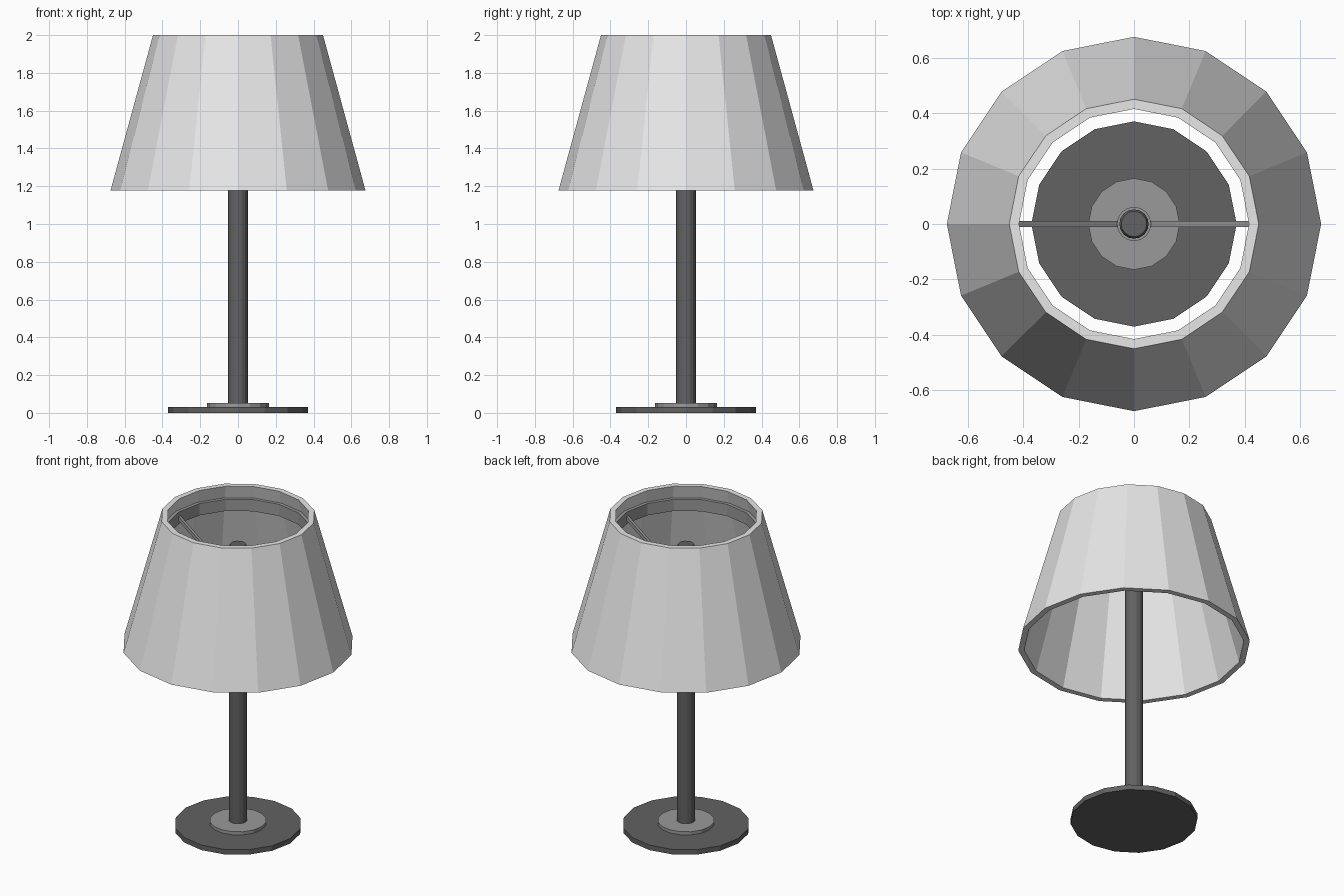
import bpy, bmesh, math
from mathutils import Vector

if "Cube" in bpy.data.objects:
    bpy.data.objects.remove(bpy.data.objects["Cube"])

SIDES = 16


def material(name, value):
    m = bpy.data.materials.new(name)
    m.diffuse_color = (value, value, value, 1)
    m.use_nodes = True
    m.node_tree.nodes["Principled BSDF"].inputs["Base Color"].default_value = m.diffuse_color
    return m


FABRIC = material("pale shade fabric", 0.8)
METAL = material("mid grey metal", 0.32)
DARK = material("dark grey metal", 0.122)


def finish(name, bm, mat):
    bmesh.ops.recalc_face_normals(bm, faces=bm.faces)
    me = bpy.data.meshes.new(name)
    bm.to_mesh(me)
    bm.free()
    me.materials.append(mat)
    ob = bpy.data.objects.new(name, me)
    bpy.context.collection.objects.link(ob)
    return ob


def lathe(name, profile, mat, closed=False):
    """Turn (radius, z) points round z: a closed ring, or a solid with end caps."""
    bm = bmesh.new()
    rings = []
    for r, z in profile:
        rings.append([bm.verts.new((r * math.cos(a), r * math.sin(a), z))
                      for a in (math.tau * i / SIDES for i in range(SIDES))])
    pairs = list(zip(rings, rings[1:]))
    if closed:
        pairs.append((rings[-1], rings[0]))
    else:
        bm.faces.new(rings[0])
        bm.faces.new(rings[-1])
    for lo, hi in pairs:
        for i in range(SIDES):
            j = (i + 1) % SIDES
            bm.faces.new((lo[i], lo[j], hi[j], hi[i]))
    return finish(name, bm, mat)


def bar(name, start, end, width, mat):
    """Square bar between two points."""
    start, end = Vector(start), Vector(end)
    d = end - start
    bm = bmesh.new()
    bmesh.ops.create_cube(bm, size=1)
    bmesh.ops.scale(bm, vec=(d.length, width, width), verts=bm.verts)
    ob = finish(name, bm, mat)
    ob.location = (start + end) / 2
    ob.rotation_euler = (0, -math.atan2(d.z, d.x), 0)
    return ob


# Foot and stem
lathe("base", [(0.37, 0), (0.37, 0.032)], DARK)
lathe("base_collar", [(0.165, 0.032), (0.165, 0.052)], METAL)
lathe("stem", [(0.053, 0.052), (0.053, 1.805), (0.046, 1.82)], DARK)

# Hollow tapered shade
lathe("shade", [(0.675, 1.177), (0.45, 2.0), (0.415, 2.0), (0.64, 1.177)],
      FABRIC, closed=True)

# Fitting ring inside the shade, hub on the stem, and two sloping bars
lathe("shade_ring", [(0.462, 1.84), (0.441, 1.915), (0.417, 1.915), (0.417, 1.84)],
      METAL, closed=True)
lathe("stem_hub", [(0.052, 1.57), (0.062, 1.57), (0.062, 1.63), (0.052, 1.63)],
      METAL, closed=True)
for side, s in (("left", -1), ("right", 1)):
    bar(side + "_support_bar", (s * 0.055, 0, 1.60), (s * 0.42, 0, 1.88), 0.02, METAL)
